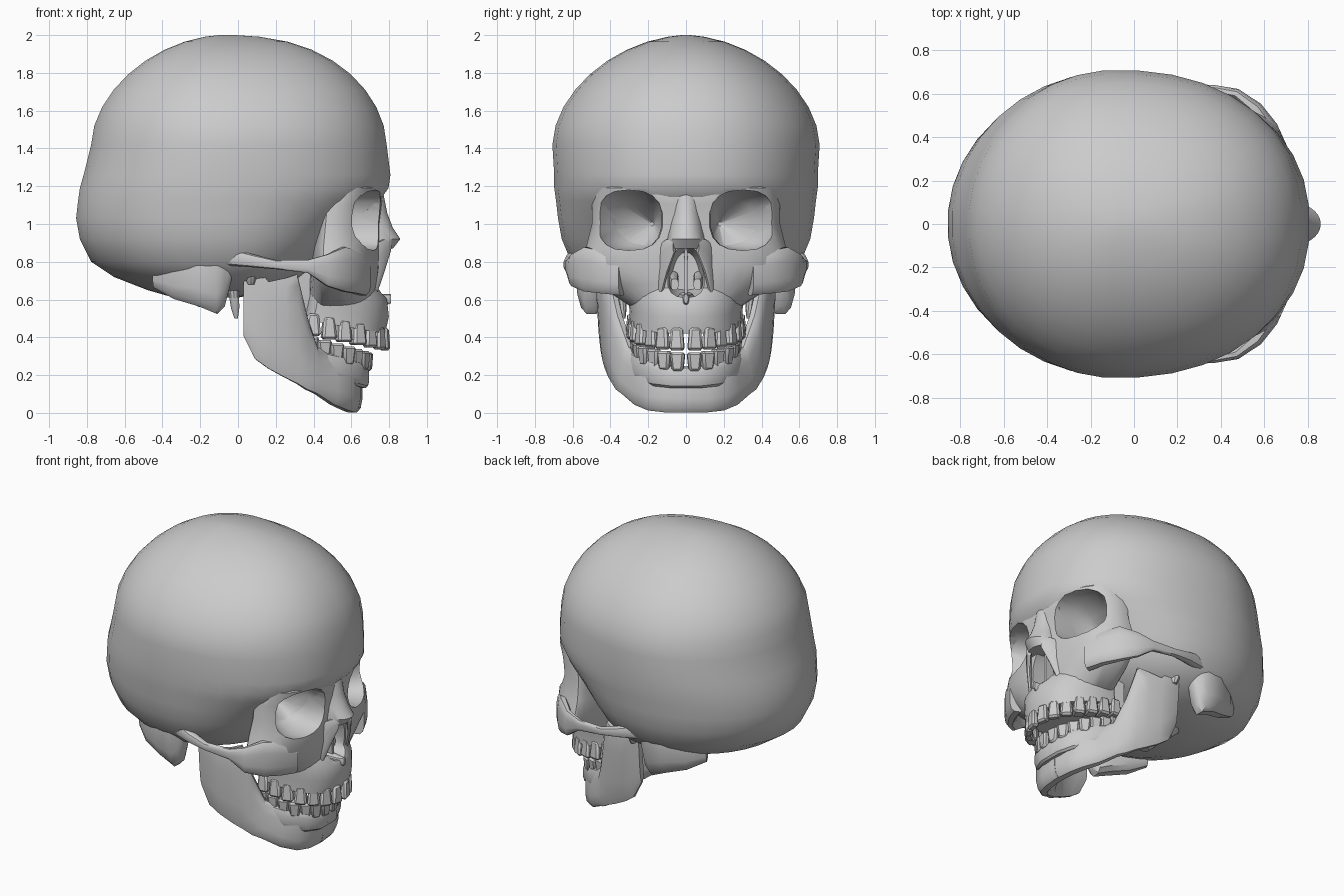
import bpy, bmesh, math
from mathutils import Vector, Matrix

if "Cube" in bpy.data.objects:
    bpy.data.objects.remove(bpy.data.objects["Cube"])

grey = (.6, .6, .6, 1)
bone = bpy.data.materials.new("bone grey")
bone.use_nodes = True
bone.diffuse_color = grey
bone.node_tree.nodes["Principled BSDF"].inputs["Base Color"].default_value = grey
parts = []


def finish(name, bm, mirror=False):
    bmesh.ops.recalc_face_normals(bm, faces=bm.faces)
    mesh = bpy.data.meshes.new(name)
    bm.to_mesh(mesh)
    bm.free()
    mesh.materials.append(bone)
    ob = bpy.data.objects.new(name, mesh)
    bpy.context.collection.objects.link(ob)
    if mirror:
        mod = ob.modifiers.new("mirror", 'MIRROR')
        mod.use_axis = (False, True, False)
        mod.use_mirror_merge = False
    parts.append(ob)
    return ob


def loft(name, rings, mirror=False):
    """Skin a list of equal rings and cap both ends."""
    bm = bmesh.new()
    loops = [[bm.verts.new(p) for p in ring] for ring in rings]
    for lower, upper in zip(loops, loops[1:]):
        for i in range(len(lower)):
            bm.faces.new((lower[i - 1], lower[i], upper[i], upper[i - 1]))
    bm.faces.new(loops[0])
    bm.faces.new(loops[-1])
    return finish(name, bm, mirror)


def oval(count, power, rear=None):
    """Unit superellipse points, optionally with another power on the rear half."""
    points = []
    for i in range(count):
        angle = math.tau * (i + .5) / count
        c, s = math.cos(angle), math.sin(angle)
        e = 2 / (rear if rear and c < 0 else power)
        points.append((math.copysign(abs(c) ** e, c), math.copysign(abs(s) ** e, s)))
    return points


def level(z, back, front, width, mid=-.1, power=2.2, tilt=0):
    """Horizontal egg-shaped ring; tilt raises its rear."""
    ring = []
    for c, s in oval(36, power, 2):
        x = mid + c * (front - mid if c > 0 else mid - back)
        ring.append(Vector((x, s * width, z + tilt * (front - x))))
    return ring


def facing(x, y, z, half_width, half_height, pinch=0):
    """Ring facing forward, narrowing upward by pinch."""
    return [Vector((x, y + c * half_width * (1 - pinch * s), z + s * half_height))
            for c, s in oval(18, 2.5)]


def sweep(name, stations, mirror=True):
    """Band along a plan path: x, y, bottom, top, thickness, optional inward lean of the top."""
    rings = []
    for i, (x, y, low, high, thick, *lean) in enumerate(stations):
        before, after = stations[max(i - 1, 0)], stations[min(i + 1, len(stations) - 1)]
        along = Vector((after[0] - before[0], after[1] - before[1], 0)).normalized()
        side = Vector((-along.y, along.x, 0))
        rings.append([Vector((x, y - sum(lean) * (s + 1) / 2, (low + high + s * (high - low)) / 2))
                      + side * c * thick / 2 for c, s in oval(12, 3)])
    return loft(name, rings, mirror)


def spike(name, top, tip, wide, narrow, flat=1):
    """Tapered peg between two points."""
    rings = []
    for step in range(5):
        k = step / 4
        radius = narrow + (wide - narrow) * math.sqrt(1 - k * k)
        centre = Vector(top).lerp(Vector(tip), k)
        rings.append([centre + Vector((c * radius, s * radius * flat, 0)) for c, s in oval(10, 2)])
    return loft(name, rings, True)


# Braincase: a domed vault over a narrowing base
vault = []
for step in range(10):
    rise = math.sin(math.pi / 2 * (1 - step / 9))
    spread = max(1 - rise ** 1.8, .002) ** .55
    vault.append(level(1.42 + .58 * rise, -.08 - .7 * spread, -.08 + .87 * spread ** .75,
                       .71 * spread, -.08))
cranium = loft("cranium", vault + [
    level(1.26, -.82, .81, .7),
    level(1.19, -.84, .8, .7),
    level(1.12, -.85, .75, .69),
    level(1.03, -.86, .65, .68),
    level(.92, -.84, .55, .66),
    level(.8, -.78, .45, .61),
    level(.72, -.66, .36, .54),
    level(.65, -.48, .2, .4),
    level(.61, -.34, 0, .2)])

# Upper face and tooth-bearing ridge
face = loft("upper_face", [
    level(1.27, .4, .74, .4, .5),
    level(1.19, .4, .77, .48, .5, 2.4),
    level(1.1, .4, .76, .5, .48),
    level(1, .4, .75, .5, .47),
    level(.88, .38, .75, .53, .46, 2.4),
    level(.78, .38, .75, .56, .46, 2.4),
    level(.68, .37, .74, .47, .46),
    level(.56, .36, .73, .29, .46)])
ridge = loft("upper_jaw_ridge", [
    level(.66, .37, .75, .31, .45),
    level(.6, .36, .79, .31, .43, tilt=.05),
    level(.51, .34, .8, .3, .42, tilt=.1),
    level(.42, .34, .78, .3, .4, 2.4, .17)])

# Eye sockets and nose opening
orbit = loft("orbit_cutter", [
    facing(1, .31, 1.02, .2, .16),
    facing(.62, .3, 1.02, .17, .16),
    facing(.5, .25, 1, .12, .12),
    facing(.38, .18, 1, .01, .01)], True)
nose = loft("nose_cutter", [
    facing(1, 0, .75, .09, .14, .3),
    facing(.65, 0, .75, .09, .14, .3),
    facing(.5, 0, .75, .07, .1, .3)])
for body, cutter in ((cranium, orbit), (face, orbit), (face, nose), (ridge, nose)):
    cut = body.modifiers.new("cut", 'BOOLEAN')
    cut.operation = 'DIFFERENCE'
    cut.object = cutter
    cut.solver = 'EXACT'

# Nasal bones, rim, septum and inner shelves
loft("nasal_bones", [
    level(1.16, .64, .77, .08, .68, 2),
    level(1.06, .64, .79, .08, .68, 2),
    level(.98, .66, .82, .09, .7, 2),
    level(.92, .68, .86, .1, .72, 2),
    level(.87, .7, .82, .1, .73, 2)])
sweep("nasal_rim", [(.8, .06, .85, .92, .03), (.77, .1, .74, .92, .03),
                    (.73, .13, .62, .9, .03), (.69, .15, .62, .88, .03)])
sweep("nasal_septum", [(.5, 0, .6, .9, .02), (.72, 0, .6, .88, .02)], False)
sweep("nasal_shelf", [(.5, .07, .66, .75, .06), (.68, .06, .65, .71, .04)])
sweep("nasal_spine", [(.66, 0, .55, .64, .09), (.76, 0, .56, .63, .05), (.81, 0, .58, .63, .02)], False)

# Cheekbone and arch
sweep("cheekbone_arch", [
    (.66, .34, .62, .83, .1), (.62, .44, .63, .86, .09), (.56, .53, .64, .88, .07),
    (.47, .6, .67, .84, .05), (.37, .62, .74, .81, .04), (.2, .63, .76, .81, .04),
    (.08, .61, .77, .84, .06), (-.06, .57, .78, .88, .07)])

# Skull base
sweep("mastoid", [
    (-.44, .4, .66, .8, .06), (-.33, .45, .6, .85, .13), (-.2, .49, .56, .88, .15, -.03),
    (-.11, .5, .52, .88, .13, -.04), (-.07, .5, .56, .88, .1, -.04), (-.03, .5, .72, .86, .06, -.04)])
spike("styloid", (-.03, .36, .72), (-.01, .33, .5), .03, .01)
spike("base_condyle", (-.2, .12, .7), (-.17, .11, .56), .09, .04, .7)
sweep("pterygoid_plate", [(.28, .23, .53, .8, .02), (.42, .19, .5, .85, .05)])

# Lower jaw
sweep("lower_jaw", [
    (.03, .43, .4, .8, .04, -.03), (.09, .43, .28, .79, .05, -.03), (.16, .42, .23, .7, .05, -.03),
    (.25, .4, .18, .72, .05, -.03), (.31, .38, .15, .74, .06, -.02), (.36, .36, .12, .52, .07, .01),
    (.41, .33, .1, .35, .08, .04), (.5, .26, .04, .31, .09, .03), (.57, .19, .01, .27, .1),
    (.6, .11, 0, .25, .1), (.61, 0, 0, .25, .1), (.61, -.02, 0, .25, .1)])
spike("jaw_condyle", (.06, .46, .84), (.07, .46, .68), .04, .02, 1.6)
sweep("lower_tooth_ridge", [
    (.4, .28, .2, .34, .08), (.52, .24, .17, .31, .08), (.62, .16, .14, .28, .08),
    (.66, .07, .13, .25, .07), (.66, 0, .13, .25, .07), (.66, -.02, .13, .25, .07)])


# Teeth
def teeth(name, front, width, z, height, tilt, up):
    bm = bmesh.new()
    back = .36
    depth = front - back
    for i in range(7):
        angle = math.radians(8 + 16 * i - i * i / 2)
        c, s = math.cos(angle), math.sin(angle)
        x = back + depth * c ** .9
        place = (Matrix.Translation((x, width * s ** .9, z + tilt * (front - x)))
                 @ Matrix.Rotation(math.atan2(s * depth, c * width), 4, 'Z'))
        thick = .05 if i < 3 else .08
        for v in bmesh.ops.create_cube(bm, size=1)["verts"]:
            taper = .75 if v.co.z * up > 0 else 1
            v.co = place @ Vector((v.co.x * thick * taper, v.co.y * .08 * taper, v.co.z * height))
    bmesh.ops.bevel(bm, geom=bm.edges[:], offset=.012, segments=1, affect='EDGES')
    return finish(name, bm, True)


teeth("upper_teeth", .78, .28, .39, .12, .2, 1)
teeth("lower_teeth", .69, .26, .27, .1, .28, -1)

# Bake modifiers, drop cutters, shade
graph = bpy.context.evaluated_depsgraph_get()
baked = [(ob, bpy.data.meshes.new_from_object(ob.evaluated_get(graph))) for ob in parts]
for ob, mesh in baked:
    ob.modifiers.clear()
    ob.data = mesh
for cutter in (orbit, nose):
    parts.remove(cutter)
    bpy.data.objects.remove(cutter)
bpy.ops.object.select_all(action='DESELECT')
for ob in parts:
    ob.select_set(True)
bpy.context.view_layer.objects.active = parts[0]
bpy.ops.object.shade_smooth_by_angle(angle=math.radians(35))
